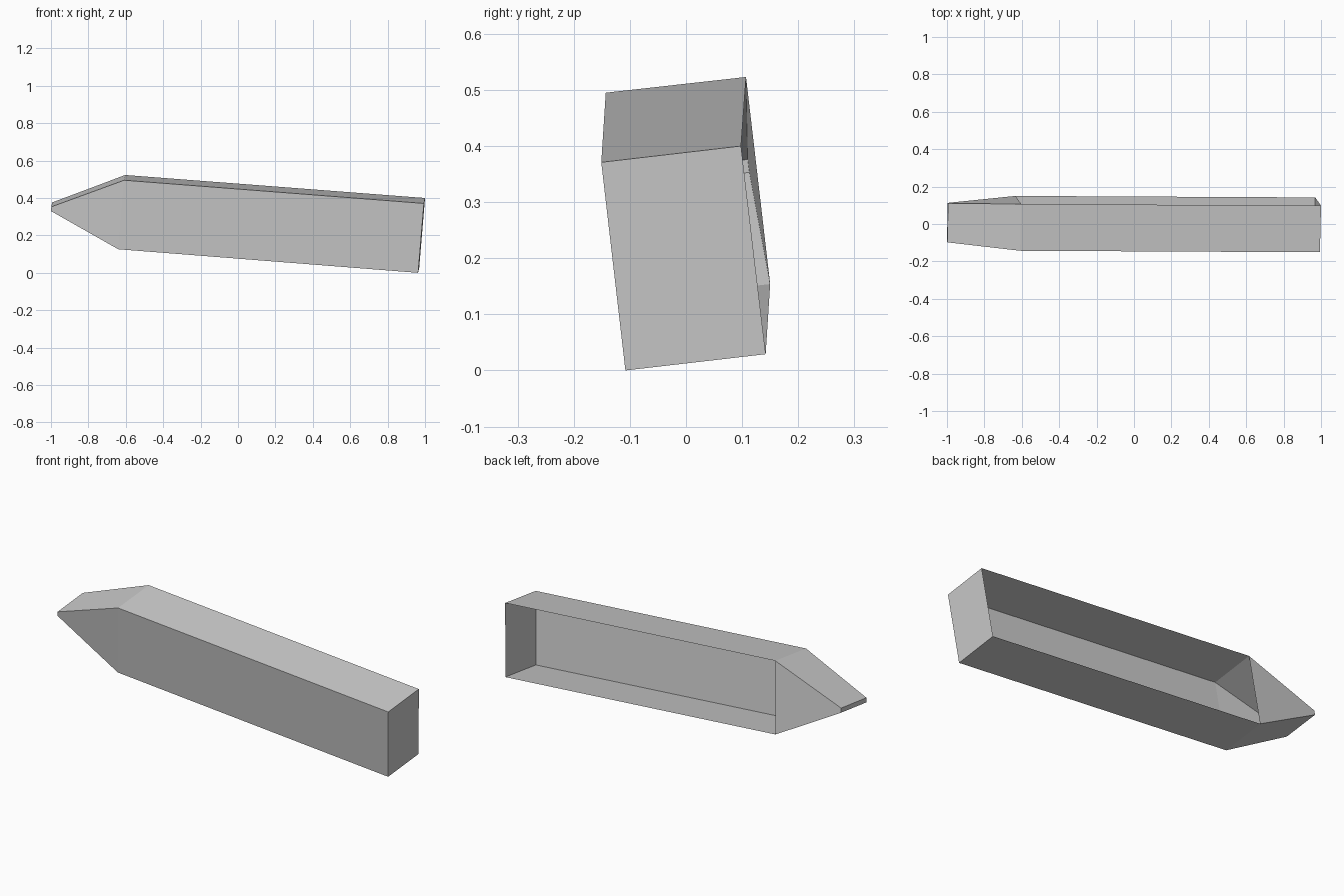
import bpy
import bmesh

if "Cube" in bpy.data.objects:
    bpy.data.objects.remove(bpy.data.objects["Cube"])

grey = bpy.data.materials.new("plain grey")
grey.diffuse_color = (0.6, 0.6, 0.6, 1)
grey.use_nodes = True
grey.node_tree.nodes["Principled BSDF"].inputs["Base Color"].default_value = grey.diffuse_color

# Cross-sections from square end to tip: front bottom, front top, back top, back bottom
square_end = [(0.963, -0.108, 0.0), (0.994, -0.151, 0.371), (1.0, 0.098, 0.40), (0.969, 0.142, 0.029)]
shoulder = [(-0.640, -0.101, 0.126), (-0.609, -0.143, 0.495), (-0.603, 0.107, 0.523), (-0.634, 0.150, 0.154)]
tip = [(-1.0, -0.095, 0.330), (-0.998, -0.098, 0.353), (-0.994, 0.110, 0.376), (-0.996, 0.113, 0.353)]

bm = bmesh.new()
rings = [[bm.verts.new(p) for p in ring] for ring in (square_end, shoulder, tip)]


def bridge(a, b, sides):
    """Join two cross-sections along the chosen sides."""
    for i in sides:
        j = (i + 1) % 4
        bm.faces.new((a[i], a[j], b[j], b[i]))


# Trough: thin front, top and bottom walls, open at the back
bridge(rings[0], rings[1], (0, 1, 3))
# Hollow point: closed on all four sides
bridge(rings[1], rings[2], range(4))
# End caps
bm.faces.new(rings[0][::-1])
bm.faces.new(rings[2])
bmesh.ops.recalc_face_normals(bm, faces=bm.faces)

# The open shell must face outward: the front wall points to -y
bm.faces.ensure_lookup_table()
bm.normal_update()
if bm.faces[0].normal.y > 0:
    bmesh.ops.reverse_faces(bm, faces=bm.faces)

mesh = bpy.data.meshes.new("pointed_trough")
bm.to_mesh(mesh)
bm.free()
mesh.materials.append(grey)
bpy.context.collection.objects.link(bpy.data.objects.new("pointed_trough", mesh))
